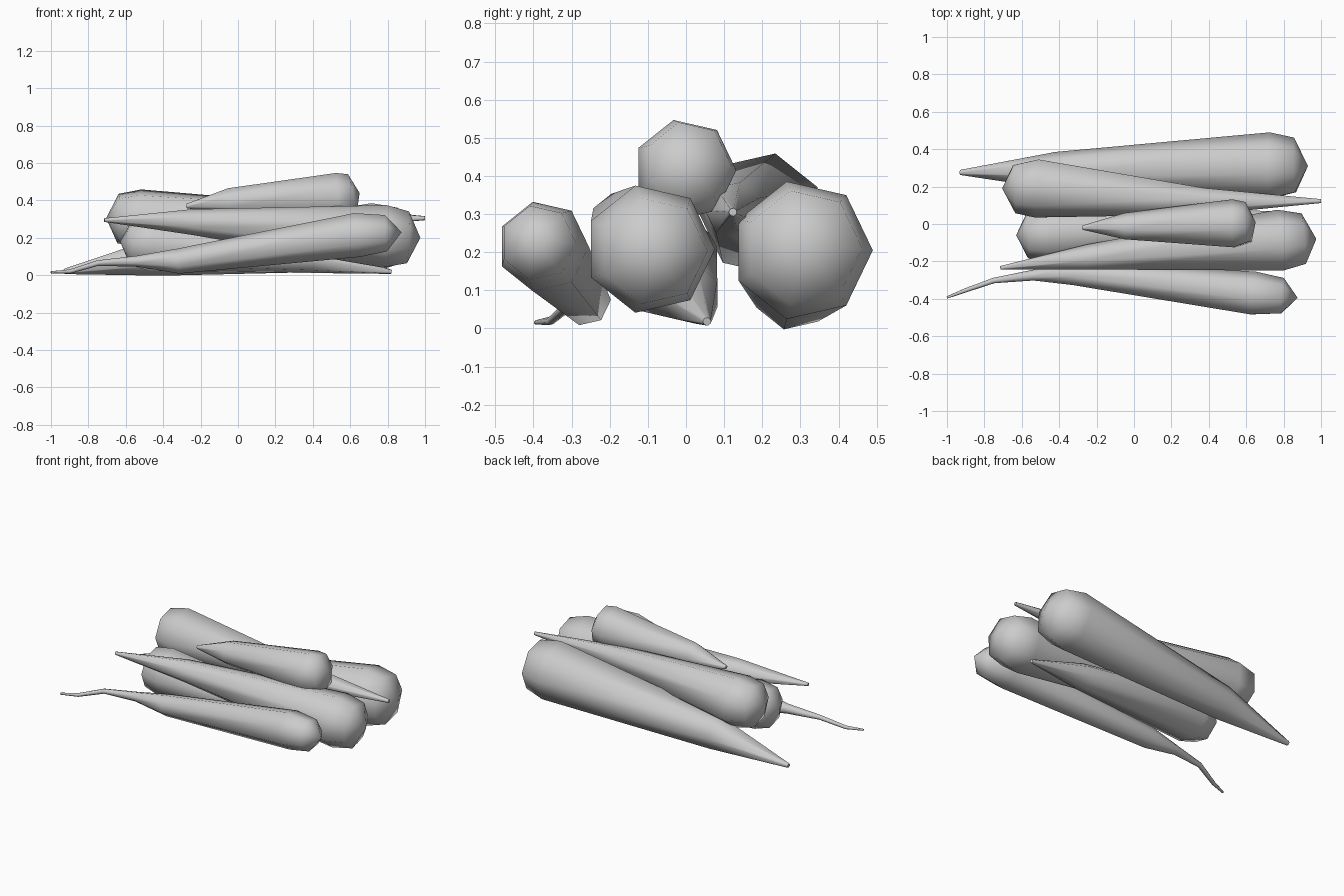
import bpy
import bmesh
from math import cos, sin, pi
from mathutils import Vector

if "Cube" in bpy.data.objects:
    bpy.data.objects.remove(bpy.data.objects["Cube"])

grey = bpy.data.materials.new("plain grey")
grey.use_nodes = True
colour = (0.6, 0.6, 0.6, 1)
grey.diffuse_color = colour
grey.node_tree.nodes["Principled BSDF"].inputs["Base Color"].default_value = colour

SIDES = 7


def carrot(name, crown, rings):
    """Loft a root from its crown point through (x, y, z, radius) rings to the tip."""
    crown = Vector(crown)
    centres = [Vector(r[:3]) for r in rings]
    radii = [r[3] for r in rings]
    # rounded rim between the shoulder and the crown
    centres.insert(0, centres[0].lerp(crown, 0.65))
    radii.insert(0, radii[0] * 0.83)
    facing = 1 if crown.x > 0 else -1

    bm = bmesh.new()
    loops = []
    for i, (c, r) in enumerate(zip(centres, radii)):
        axis = centres[max(i - 1, 0)] - centres[min(i + 1, len(centres) - 1)]
        loop = []
        for k in range(SIDES):
            a = 2 * pi * k / SIDES
            dy, dz = facing * r * cos(a), r * sin(a)
            dx = -(axis.y * dy + axis.z * dz) / axis.x
            loop.append(bm.verts.new(c + Vector((dx, dy, dz))))
        loops.append(loop)
    top = bm.verts.new(crown)
    for k in range(SIDES):
        n = (k + 1) % SIDES
        bm.faces.new((top, loops[0][k], loops[0][n]))
        for a, b in zip(loops, loops[1:]):
            bm.faces.new((a[k], b[k], b[n], a[n]))
    bm.faces.new(loops[-1])
    bmesh.ops.recalc_face_normals(bm, faces=bm.faces[:])

    mesh = bpy.data.meshes.new(name)
    bm.to_mesh(mesh)
    bm.free()
    mesh.materials.append(grey)
    obj = bpy.data.objects.new(name, mesh)
    bpy.context.collection.objects.link(obj)
    bpy.ops.object.select_all(action="DESELECT")
    obj.select_set(True)
    bpy.context.view_layer.objects.active = obj
    bpy.ops.object.shade_smooth_by_angle(angle=pi / 3)


# Bottom layer
carrot("back_carrot", (0.93, 0.31, 0.215),
       [(0.73, 0.305, 0.205, 0.185), (-0.42, 0.28, 0.1, 0.105), (-0.93, 0.275, 0.02, 0.014)])
carrot("middle_carrot", (-0.63, -0.06, 0.18),
       [(-0.46, -0.055, 0.17, 0.15), (0.4, 0.01, 0.09, 0.08), (0.82, 0.055, 0.018, 0.011)])
carrot("front_carrot", (0.875, -0.395, 0.23),
       [(0.64, -0.375, 0.215, 0.12), (-0.32, -0.265, 0.075, 0.068),
        (-0.54, -0.275, 0.075, 0.03), (-0.75, -0.303, 0.065, 0.015),
        (-0.9, -0.355, 0.02, 0.011), (-1.0, -0.393, 0.016, 0.006)])

# Upper layers
carrot("back_upper_carrot", (-0.705, 0.19, 0.305),
       [(-0.52, 0.198, 0.3, 0.163), (0.37, 0.125, 0.31, 0.075), (1.0, 0.123, 0.305, 0.011)])
carrot("front_upper_carrot", (0.975, -0.08, 0.2),
       [(0.78, -0.095, 0.208, 0.171), (-0.25, -0.18, 0.285, 0.07), (-0.715, -0.235, 0.295, 0.01)])
carrot("top_carrot", (0.65, 0.01, 0.44),
       [(0.53, -0.003, 0.415, 0.135), (-0.05, -0.015, 0.393, 0.074), (-0.275, -0.02, 0.37, 0.012)])
